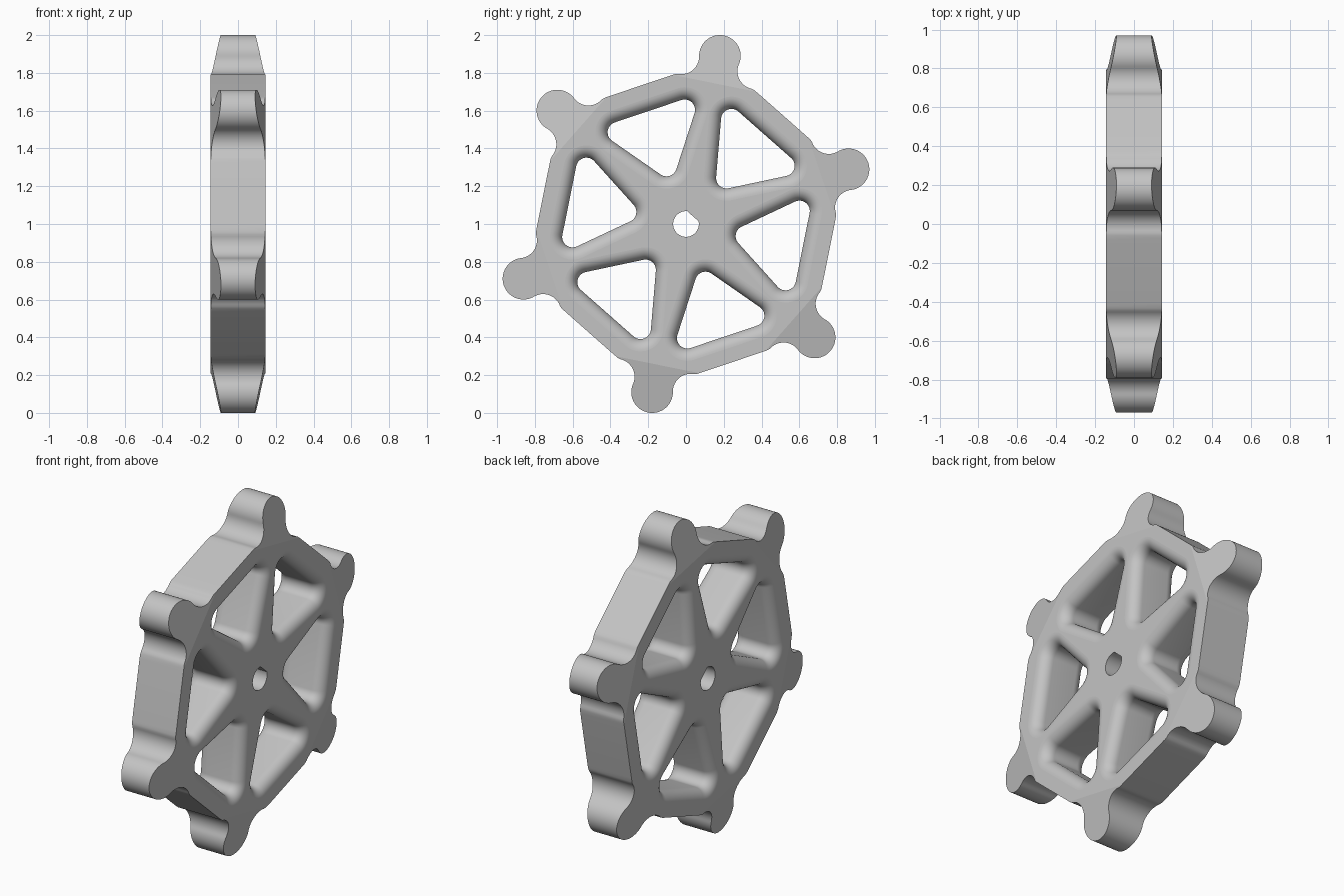
import bpy
import bmesh
from math import radians, sin, cos, pi, atan2, hypot

if "Cube" in bpy.data.objects:
    bpy.data.objects.remove(bpy.data.objects["Cube"], do_unlink=True)

HALF = 0.145       # half thickness
FILLET = 0.065     # rounding around the windows
START = radians(18.6)
STEP = pi / 3


def arc(cu, cv, r, a0, a1, n):
    return [(cu + r * cos(a0 + (a1 - a0) * i / n), cv + r * sin(a0 + (a1 - a0) * i / n))
            for i in range(n + 1)]


def turn(points, angle):
    return [(u * cos(angle) - v * sin(angle), u * sin(angle) + v * cos(angle)) for u, v in points]


def outline():
    """Rim with six round knobs, drawn from one knob and repeated."""
    knob_u, knob_r, fil_u, fil_v = 0.908, 0.11, 0.865, 0.2
    fil_r = hypot(knob_u - fil_u, fil_v) - knob_r
    to_knob = atan2(-fil_v, knob_u - fil_u)
    half = arc(knob_u, 0, knob_r, 0, pi + to_knob, 20)
    half += arc(fil_u, fil_v, fil_r, to_knob, -pi, 14)[1:]
    half += [(0.766, 0.214), (0.753, 0.238)]
    knob = [(u, -v) for u, v in reversed(half[1:])] + half
    return [p for k in range(6) for p in turn(knob, START + k * STEP)]


def window(grow):
    """Rounded triangle pointing at the hub, enlarged by grow."""
    apex, top, r, slant = 0.232, 0.63, 0.055, radians(36.6)
    inner = apex + r / sin(slant)
    outer = top - r
    wide = (outer - inner) * math_tan(slant)
    side = pi / 2 + slant
    pts = arc(outer, wide, r + grow, 0, side, 14)
    pts += arc(inner, 0, r + grow, side, 2 * pi - side, 14)
    pts += arc(outer, -wide, r + grow, -side, 0, 14)
    return pts


def math_tan(a):
    return sin(a) / cos(a)


def bore():
    """Shaft hole with one flat side."""
    gap = radians(36)
    return turn(arc(0, 0, 0.068, gap, 2 * pi - gap, 40), START + STEP / 2)


bm = bmesh.new()
caps = {1: [], -1: []}


def wall(rings):
    """Join (x, points) rings into a smooth wall; its end rings border the flat sides."""
    loops = [[bm.verts.new((x, y, z + 1)) for y, z in pts] for x, pts in rings]
    n = len(loops[0])
    for a, b in zip(loops, loops[1:]):
        for i in range(n):
            j = (i + 1) % n
            bm.faces.new((a[i], a[j], b[j], b[i])).smooth = True
    for sign, loop in ((-1, loops[0]), (1, loops[-1])):
        caps[sign] += [bm.edges.get((loop[i], loop[(i + 1) % n])) for i in range(n)]


# Outer rim and shaft hole
wall([(x, outline()) for x in (-HALF, HALF)])
wall([(x, bore()) for x in (-HALF, HALF)])

# Six windows with rounded edges on both sides
quarter = [(HALF - FILLET + FILLET * sin(t), FILLET * (1 - cos(t)))
           for t in (i * pi / 20 for i in range(11))]
levels = [(-x, g) for x, g in reversed(quarter)] + quarter
for k in range(6):
    mid = START + (k + 0.5) * STEP
    wall([(x, turn(window(g), mid)) for x, g in levels])

# Flat sides
for sign, edges in caps.items():
    bmesh.ops.triangle_fill(bm, use_beauty=True, edges=edges, normal=(sign, 0, 0))
bmesh.ops.recalc_face_normals(bm, faces=bm.faces[:])

# Sloped cuts that thin each knob towards its tip
for k in range(6):
    a = START + k * STEP
    for sign in (1, -1):
        cut = bmesh.ops.bisect_plane(
            bm, geom=bm.verts[:] + bm.edges[:] + bm.faces[:], dist=1e-6,
            plane_co=(sign * HALF, 0.76 * cos(a), 1 + 0.76 * sin(a)),
            plane_no=(sign * 0.26, 0.055 * cos(a), 0.055 * sin(a)), clear_outer=True)
        rim = [e for e in cut["geom_cut"]
               if isinstance(e, bmesh.types.BMEdge) and e.is_boundary]
        bmesh.ops.edgeloop_fill(bm, edges=rim)
bmesh.ops.recalc_face_normals(bm, faces=bm.faces[:])

# Keep hard edges crisp
for e in bm.edges:
    if len(e.link_faces) == 2 and e.calc_face_angle(0) > radians(32):
        e.smooth = False

mesh = bpy.data.meshes.new("handwheel")
bm.to_mesh(mesh)
bm.free()
wheel = bpy.data.objects.new("handwheel", mesh)
bpy.context.collection.objects.link(wheel)

# Plain grey
grey = bpy.data.materials.new("light_grey")
grey.use_nodes = True
colour = (0.55, 0.55, 0.55, 1)
grey.diffuse_color = colour
grey.node_tree.nodes["Principled BSDF"].inputs["Base Color"].default_value = colour
mesh.materials.append(grey)
